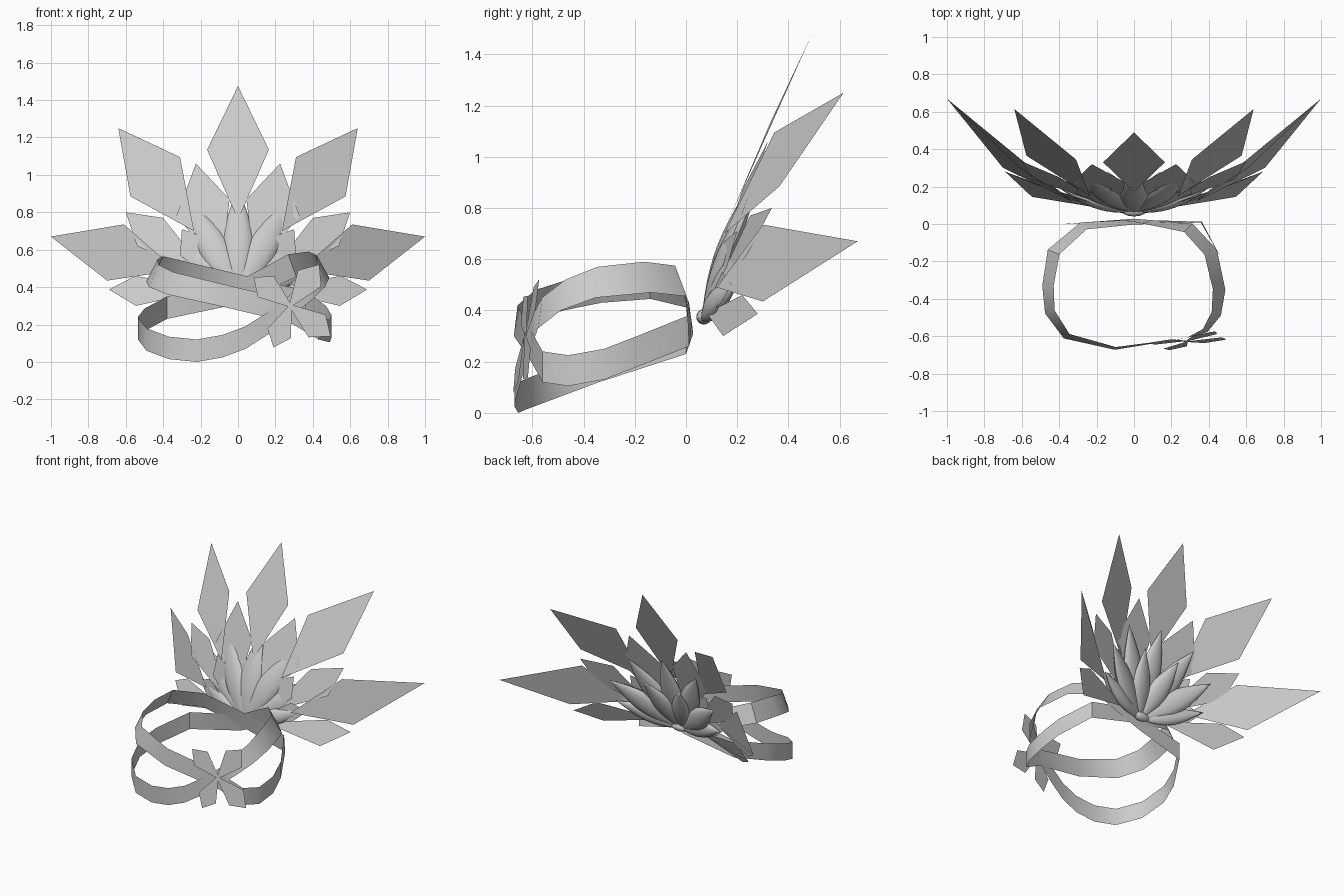
import bpy, bmesh, math
from mathutils import Vector

cube = bpy.data.objects.get("Cube")
if cube:
    bpy.data.objects.remove(cube, do_unlink=True)

grey = bpy.data.materials.new("light_grey")
grey.use_nodes = True
grey.diffuse_color = (0.6, 0.6, 0.6, 1)
grey.node_tree.nodes["Principled BSDF"].inputs["Base Color"].default_value = (0.6, 0.6, 0.6, 1)


def make_object(name, bm, smooth=None):
    mesh = bpy.data.meshes.new(name)
    bm.to_mesh(mesh)
    bm.free()
    mesh.materials.append(grey)
    obj = bpy.data.objects.new(name, mesh)
    bpy.context.collection.objects.link(obj)
    if smooth:
        bpy.ops.object.select_all(action='DESELECT')
        obj.select_set(True)
        bpy.context.view_layer.objects.active = obj
        bpy.ops.object.shade_smooth_by_angle(angle=math.radians(smooth))


def face_front(bm):
    for f in bm.faces:
        f.normal_update()
        if f.normal.y > 0:
            f.normal_flip()


def sides(point_list):
    """Yield the points for the left side and the mirrored right side."""
    yield "left", [Vector(p) for p in point_list]
    yield "right", [Vector((-p[0], p[1], p[2])) for p in point_list]


def kite(name, points):
    """Flat pointed leaf: tip, corner, base, corner, facing the front."""
    bm = bmesh.new()
    bm.faces.new([bm.verts.new(p) for p in points])
    face_front(bm)
    make_object(name, bm)


# Large, middle and small rings of flat leaves
kite("large_leaf_top", [(0, .49, 1.475), (.165, .33, 1.135), (0, .17, .76), (-.165, .33, 1.135)])
leaves = {
    "large_leaf_upper": [(.64, .615, 1.25), (.31, .345, 1.095), (.235, .15, .70), (.575, .365, .885)],
    "large_leaf_side": [(1, .67, .67), (.61, .30, .735), (.33, .12, .49), (.70, .30, .435)],
    "middle_leaf_upper": [(.225, .32, 1.06), (.045, .22, .87), (.09, .10, .5), (.33, .22, .78)],
    "middle_leaf_side": [(.60, .335, .80), (.40, .25, .77), (.15, .10, .45), (.54, .24, .62)],
    "middle_leaf_lower": [(.69, .28, .387), (.55, .22, .46), (.15, .08, .39), (.545, .145, .30)],
    "small_leaf_upper": [(.11, .20, .78), (.02, .15, .67), (.02, .06, .38), (.17, .15, .64)],
    "small_leaf_side": [(.30, .20, .71), (.19, .15, .67), (.04, .06, .38), (.31, .16, .57)],
    "small_leaf_lower": [(.42, .18, .50), (.32, .14, .55), (.04, .06, .37), (.33, .13, .42)],
}
for name, pts in leaves.items():
    for side, p in sides(pts):
        kite(name + "_" + side, p)


# Thick smooth blossom petals, swept from the flower base to each tip
BASE = Vector((0, .06, .36))


def petal(name, tip, half_width, depth):
    d = (tip - BASE).normalized()
    w = d.cross(Vector((0, 1, 0))).normalized()
    n = w.cross(d)
    if n.y > 0:
        n = -n
    bm = bmesh.new()
    bmesh.ops.create_uvsphere(bm, u_segments=12, v_segments=12, radius=1)
    for v in bm.verts:
        t = math.acos(max(-1, min(1, -v.co.z))) / math.pi
        ring = math.hypot(v.co.x, v.co.y) or 1
        r = math.sin(math.pi * t) * (1.1 - .3 * t)
        bow = math.sin(math.pi * t) * .012
        v.co = (BASE.lerp(tip, t) + w * (v.co.x / ring * r * half_width)
                + n * (v.co.y / ring * r * depth + bow))
    bmesh.ops.recalc_face_normals(bm, faces=bm.faces)
    make_object(name, bm, 60)


petal("petal_top", Vector((0, .275, .93)), .085, .035)
for name, tip, hw in [("petal_upper", (.27, .275, .87), .085),
                      ("petal_side", (.41, .28, .68), .08),
                      ("petal_lower", (.41, .20, .50), .06),
                      ("petal_inner", (.14, .28, .74), .075)]:
    for side, p in sides([tip]):
        petal(name + "_" + side, p[0], hw, .035)

# Flattened pad at the root of the blossom
bm = bmesh.new()
bmesh.ops.create_uvsphere(bm, u_segments=12, v_segments=8, radius=1)
bmesh.ops.scale(bm, verts=bm.verts, vec=(.065, .03, .03))
bmesh.ops.translate(bm, verts=bm.verts, vec=(0, .07, .375))
make_object("blossom_pad", bm, 60)


# Two crossing wrist bands, closed strips that lean inward where they run high
def band(name, path, half_height):
    bm = bmesh.new()
    pairs = []
    for x, y, z in path:
        centre = Vector((x, y, z))
        lean = .35 * max(0, z - .3)
        up = Vector((-x * lean, -(y + .32) * lean, half_height))
        pairs.append((bm.verts.new(centre - up), bm.verts.new(centre + up)))
    for (a, b), (c, d) in zip(pairs, pairs[1:] + pairs[:1]):
        bm.faces.new((a, c, d, b))
    make_object(name, bm, 40)


band("band_high_right", [(0, .01, .41), (-.27, -.01, .47), (-.43, -.15, .505), (-.46, -.33, .49),
                         (-.45, -.47, .46), (-.36, -.60, .42), (-.10, -.665, .36), (.28, -.61, .27),
                         (.43, -.56, .18), (.49, -.46, .165), (.50, -.32, .19), (.47, -.19, .24),
                         (.36, .01, .32)], .06)
band("band_high_left", [(0, .02, .37), (-.38, 0, .29), (-.50, -.20, .225), (-.535, -.34, .18),
                        (-.49, -.50, .12), (-.37, -.62, .075), (-.22, -.655, .06), (-.08, -.67, .085),
                        (.04, -.66, .13), (.15, -.64, .20), (.28, -.61, .30), (.38, -.57, .39),
                        (.44, -.48, .46), (.455, -.35, .51), (.41, -.15, .53), (.29, -.02, .515)], .06)

# Small star of flat leaves where the bands cross at the front
bm = bmesh.new()


def star_point(angle, radius, lift):
    x, z = radius * math.cos(angle), radius * math.sin(angle)
    return bm.verts.new((.28 + x, -.625 + .154 * x + .134 * z - lift, .30 + z))


for i, (degrees, length) in enumerate([(142, .25), (55, .27), (-37, .27), (-112, .24)]):
    a, spread, lift = math.radians(degrees), math.radians(23), .002 * i
    bm.faces.new([star_point(a + math.pi, .02, lift), star_point(a - spread, length * .72, lift),
                  star_point(a, length, lift), star_point(a + spread, length * .72, lift)])
face_front(bm)
make_object("front_star", bm)
